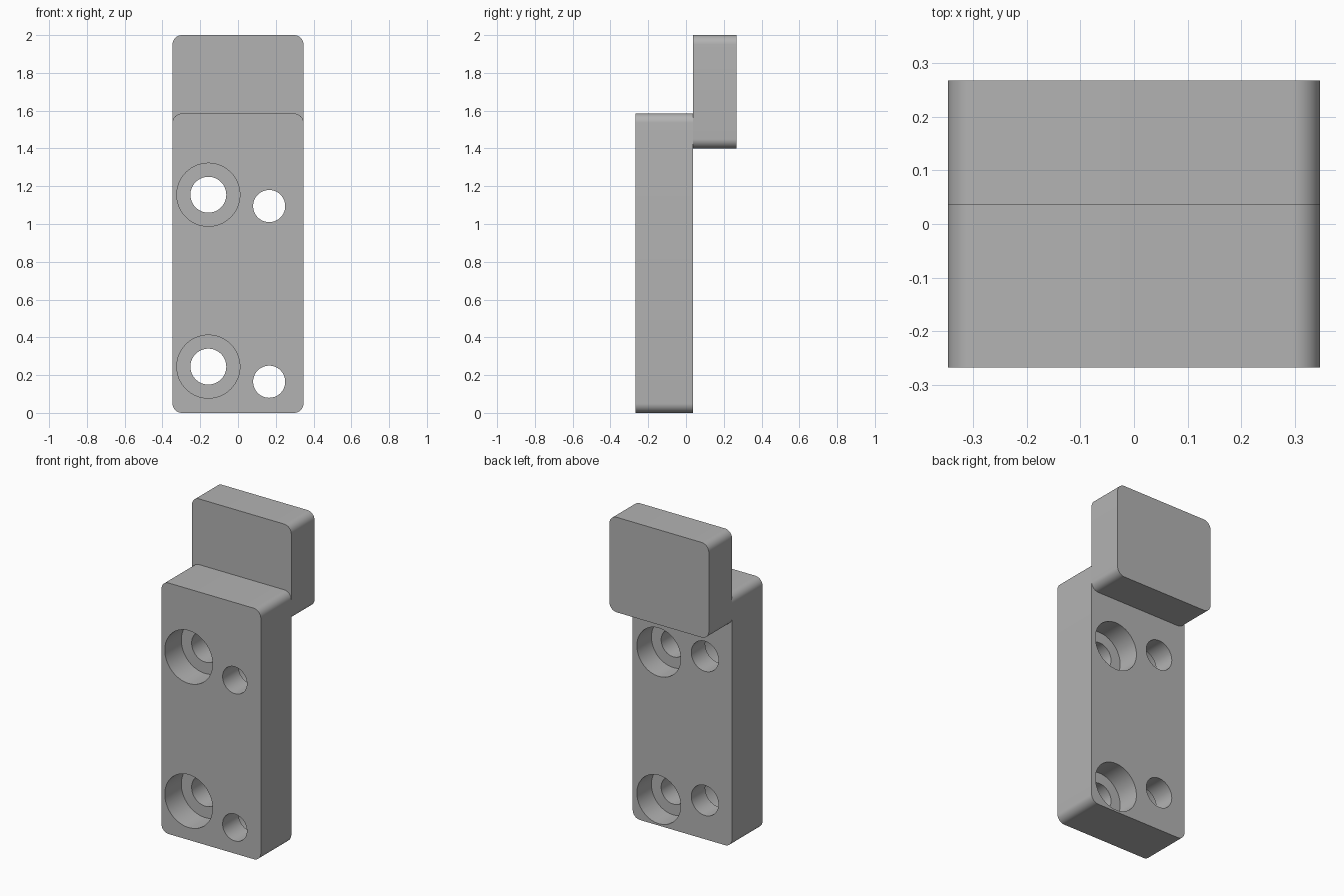
import bpy, bmesh, math
from mathutils import Matrix

if "Cube" in bpy.data.objects:
    bpy.data.objects.remove(bpy.data.objects["Cube"])

HALF_W = 0.347           # half width in x
FRONT, MID, BACK = -0.268, 0.036, 0.268
CORNER = 0.05

grey = bpy.data.materials.new("grey metal")
grey.diffuse_color = (0.45, 0.45, 0.45, 1)
grey.use_nodes = True
grey.node_tree.nodes["Principled BSDF"].inputs["Base Color"].default_value = grey.diffuse_color


def finish(name, bm):
    bmesh.ops.recalc_face_normals(bm, faces=bm.faces)
    mesh = bpy.data.meshes.new(name)
    bm.to_mesh(mesh)
    bm.free()
    obj = bpy.data.objects.new(name, mesh)
    bpy.context.collection.objects.link(obj)
    mesh.materials.append(grey)
    return obj


def rounded_block(name, y0, y1, z0, z1, r=CORNER, steps=10):
    """Rounded rectangle in the xz plane, extruded along y."""
    bm = bmesh.new()
    centres = [(HALF_W - r, z1 - r), (r - HALF_W, z1 - r),
               (r - HALF_W, z0 + r), (HALF_W - r, z0 + r)]
    ring = []
    for q, (cx, cz) in enumerate(centres):
        for i in range(steps + 1):
            a = math.pi / 2 * (q + i / steps)
            ring.append(bm.verts.new((cx + r * math.cos(a), y0, cz + r * math.sin(a))))
    face = bm.faces.new(ring)
    ext = bmesh.ops.extrude_face_region(bm, geom=[face])
    moved = [v for v in ext["geom"] if isinstance(v, bmesh.types.BMVert)]
    bmesh.ops.translate(bm, verts=moved, vec=(0, y1 - y0, 0))
    return finish(name, bm)


def drill(target, x, z, r, y0, y1):
    """Cut a round hole along y from y0 to y1."""
    bm = bmesh.new()
    bmesh.ops.create_cone(bm, cap_ends=True, segments=64, radius1=r, radius2=r,
                          depth=y1 - y0,
                          matrix=Matrix.Translation((x, (y0 + y1) / 2, z))
                          @ Matrix.Rotation(math.pi / 2, 4, 'X'))
    cutter = finish("hole_cutter", bm)
    cutter.hide_render = True
    mod = target.modifiers.new("hole", 'BOOLEAN')
    mod.operation, mod.solver, mod.object = 'DIFFERENCE', 'EXACT', cutter
    bpy.context.view_layer.objects.active = target
    bpy.ops.object.modifier_apply(modifier=mod.name)
    bpy.data.objects.remove(cutter)


# Mounting plate and the raised stop block behind its top end
plate = rounded_block("mounting_plate", FRONT, MID, 0, 1.585)
block = rounded_block("stop_block", MID, BACK, 1.4, 2.0)

# Bolt holes counterbored from the front
for z in (0.245, 1.155):
    drill(plate, -0.157, z, 0.167, FRONT - 0.1, FRONT + 0.165)
    drill(plate, -0.157, z, 0.095, FRONT - 0.1, MID + 0.1)

# Smaller holes counterbored from the back
for z in (0.165, 1.095):
    drill(plate, 0.165, z, 0.153, MID - 0.145, MID + 0.1)
    drill(plate, 0.165, z, 0.085, FRONT - 0.1, MID + 0.1)

# Smooth the round surfaces, keep the edges sharp
for obj in (plate, block):
    bpy.ops.object.select_all(action='DESELECT')
    obj.select_set(True)
    bpy.context.view_layer.objects.active = obj
    bpy.ops.object.shade_smooth_by_angle(angle=math.radians(30))
